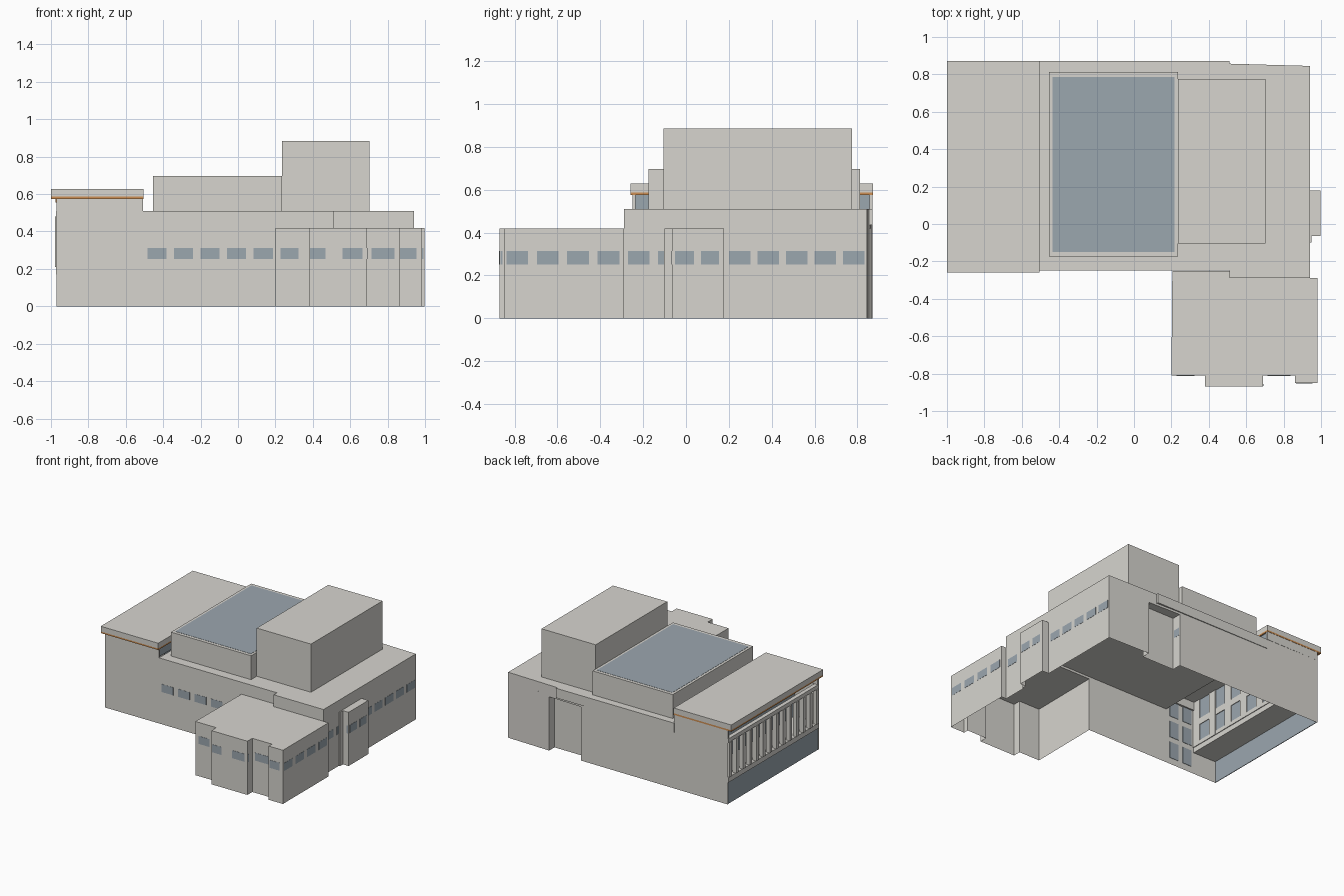
import bpy
import bmesh

cube = bpy.data.objects.get("Cube")
if cube:
    bpy.data.objects.remove(cube, do_unlink=True)


def material(name, rgb):
    m = bpy.data.materials.new(name)
    m.use_nodes = True
    col = (*rgb, 1.0)
    m.diffuse_color = col
    bsdf = m.node_tree.nodes["Principled BSDF"]
    bsdf.inputs["Base Color"].default_value = col
    bsdf.inputs["Roughness"].default_value = 0.8
    return m


CONCRETE = material("pale concrete", (0.68, 0.665, 0.625))
GLASS = material("blue grey glass", (0.33, 0.385, 0.43))
TIMBER = material("orange timber", (0.62, 0.28, 0.09))


def finish(name, bm, mat):
    me = bpy.data.meshes.new(name)
    bm.to_mesh(me)
    bm.free()
    me.materials.append(mat)
    ob = bpy.data.objects.new(name, me)
    bpy.context.collection.objects.link(ob)
    return ob


def add_box(bm, x, y, z):
    made = bmesh.ops.create_cube(bm, size=1)["verts"]
    for v in made:
        v.co = [lo + (c + 0.5) * (hi - lo) for c, (lo, hi) in zip(v.co, (x, y, z))]


def boxes(name, mat, items):
    bm = bmesh.new()
    for item in items:
        add_box(bm, *item)
    return finish(name, bm, mat)


def walls(name, path, lo, hi):
    """Open run of wall faces along a counter-clockwise path."""
    bm = bmesh.new()
    low = [bm.verts.new((x, y, lo)) for x, y in path]
    top = [bm.verts.new((x, y, hi)) for x, y in path]
    for i in range(len(path) - 1):
        bm.faces.new((low[i], low[i + 1], top[i + 1], top[i]))
    return finish(name, bm, CONCRETE)


def deck(name, path, z):
    bm = bmesh.new()
    bm.faces.new([bm.verts.new((x, y, z)) for x, y in path])
    return finish(name, bm, CONCRETE)


LOW, CEILING, ROOF, EAVE = 0.418, 0.435, 0.51, 0.575

# Stepped footprint of the ground level, open at the glazed end
wing = [(0.205, -0.25), (0.2, -0.81), (0.38, -0.81), (0.38, -0.87), (0.69, -0.87),
        (0.69, -0.81), (0.86, -0.81), (0.86, -0.85), (0.982, -0.85), (0.982, -0.29)]
bay = [(0.94, -0.1), (0.95, -0.1), (0.95, -0.065), (0.998, -0.065), (0.998, 0.178), (0.94, 0.178)]
recess = [(0.58, 0.855), (0.58, 0.79), (0.3, 0.79), (0.3, 0.863)]
front_end, back_end = (-0.97, -0.25), (-0.97, 0.87)
walls("ground_walls", [front_end] + wing + [(0.94, -0.29)] + bay
      + [(0.94, 0.845)] + recess + [back_end], 0, LOW)
deck("wing_roof", wing + [(0.94, -0.29), (0.94, -0.25)], LOW)
deck("bay_roof", bay, LOW)
deck("recess_ceiling", recess[::-1], LOW)

# Upper wall band, main roof and its thick slab
upper = [(0.51, -0.25), (0.51, -0.29), (0.94, -0.29), (0.94, 0.845), (0.58, 0.855), (0.3, 0.863)]
walls("upper_walls", [front_end] + upper + [back_end], LOW, ROOF)
deck("main_roof", [(0.51, -0.25)] + upper[1:5] + [(0.51, 0.857)], ROOF)
deck("side_ceiling", [(0.51, -0.25), (0.94, -0.25), (0.94, 0.845), (0.51, 0.857)], CEILING)
boxes("main_roof_slab", CONCRETE, [((-0.507, 0.51), (-0.249, 0.871), (CEILING, ROOF))])

# Skylight block and plant tower
boxes("skylight_block", CONCRETE, [((-0.455, 0.235), (-0.175, 0.812), (ROOF, 0.696))])
boxes("skylight_glass", GLASS, [((-0.435, 0.217), (-0.15, 0.787), (0.694, 0.6975))])
boxes("tower", CONCRETE, [((0.235, 0.702), (-0.105, 0.775), (ROOF, 0.885))])

# Raised end hall: side walls, clerestory, roof slab and timber trim
boxes("hall_side_walls", CONCRETE,
      [((-0.97, -0.507), y, (ROOF, EAVE)) for y in ((-0.25, -0.235), (0.855, 0.87))])
boxes("hall_clerestory", GLASS, [((-0.525, -0.515), (-0.235, 0.855), (ROOF, EAVE))])
boxes("hall_roof", CONCRETE, [((-1, -0.505), (-0.26, 0.872), (0.587, 0.628))])
boxes("timber_trim", TIMBER, [((-1, -0.505), (-0.26, 0.872), (EAVE, 0.587))])
deck("hall_ceiling", [(-0.97, -0.25), (-0.51, -0.25), (-0.51, 0.87), (-0.97, 0.87)], EAVE - 0.001)
boxes("timber_brackets", TIMBER,
      [((-0.975, -0.93), (y - 0.012, y + 0.012), (0.555, EAVE))
       for y in [-0.2 + 0.145 * i for i in range(8)]])

# Glazed end facade: low glass, gallery floor, beam and vertical fins
boxes("low_facade_glass", GLASS, [((-0.965, -0.96), (-0.245, 0.865), (0, 0.17))])
boxes("gallery_floor", CONCRETE, [((-0.972, -0.76), (-0.248, 0.868), (0.17, 0.21))])
boxes("facade_beam", CONCRETE, [((-0.972, -0.94), (-0.248, 0.868), (0.48, ROOF))])
fins = 14
boxes("facade_fins", CONCRETE,
      [((-0.978, -0.945), (y - 0.014, y + 0.014), (0.21, 0.48))
       for y in [-0.225 + 1.07 * i / (fins - 1) for i in range(fins)]])

# Set-back gallery glazing with mullions on the room side
boxes("gallery_glass", GLASS, [((-0.765, -0.76), (-0.248, 0.868), (0.21, EAVE))])
boxes("gallery_mullions", CONCRETE,
      [((-0.76, -0.754), (y - 0.035, y + 0.035), (0.21, EAVE))
       for y in [-0.21 + 0.173 * i for i in range(7)]]
      + [((-0.76, -0.755), (-0.248, 0.868), z) for z in ((0.21, 0.24), (0.37, 0.42))])
boxes("hall_inner_panels", GLASS,
      [((x, x + 0.08), (-0.249, -0.246), (z, z + 0.13))
       for x in (-0.62, -0.74) for z in (0.05, 0.22, 0.39)])

# Window strips, as thin plates just proud of the walls
SILL, HEAD, INNER, OUTER = 0.252, 0.313, 0.0005, 0.002
front_rows = {
    -0.25: [(-0.484 + 0.142 * i, -0.382 + 0.142 * i) for i in range(5)],
    -0.81: [(0.227, 0.324), (0.714, 0.837)],
    -0.87: [(0.385, 0.468), (0.559, 0.666)],
    -0.85: [(0.866, 0.954)],
    -0.065: [(0.983, 0.993)],
}
boxes("front_windows", GLASS,
      [(span, (y - OUTER, y - INNER), (SILL, HEAD))
       for y, row in front_rows.items() for span in row])
side_rows = {
    0.982: [(-0.838 + 0.142 * i, -0.736 + 0.142 * i) for i in range(4)],
    0.94: [(-0.27, -0.17), (-0.13, -0.102)]
          + [(0.2 + 0.133 * i, 0.3 + 0.133 * i) for i in range(5)],
    0.998: [(-0.052, 0.037), (0.07, 0.154)],
    0.69: [(-0.866, -0.855)],
    0.3: [(0.8, 0.855)],
}
boxes("side_windows", GLASS,
      [((x + INNER, x + OUTER), span, (SILL, HEAD))
       for x, row in side_rows.items() for span in row])
